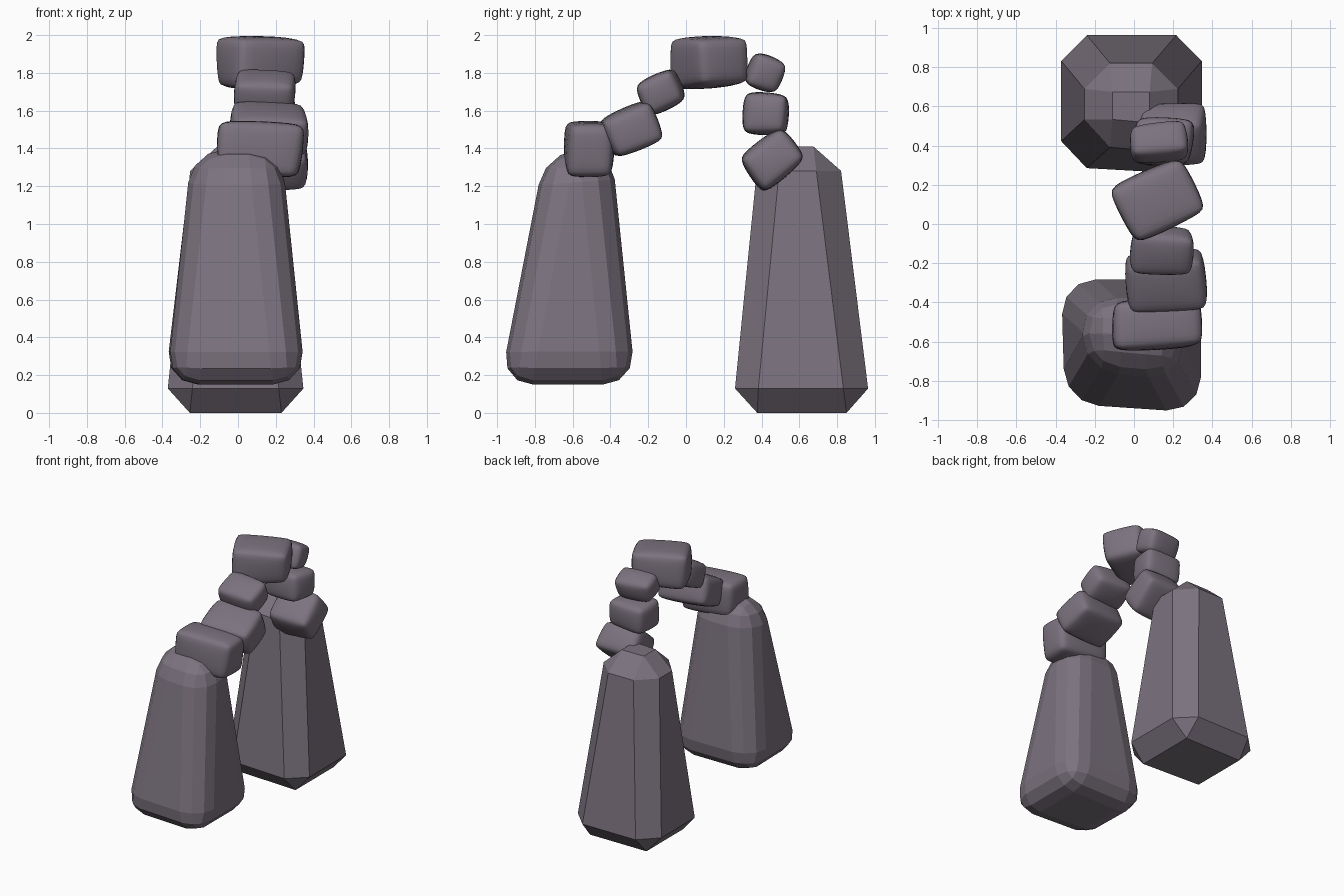
import bpy, bmesh, math, random
from mathutils import Vector, Euler

if "Cube" in bpy.data.objects:
    bpy.data.objects.remove(bpy.data.objects["Cube"])

random.seed(4)
stone = bpy.data.materials.new("dusky purple stone")
stone.diffuse_color = (0.2, 0.17, 0.21, 1)
stone.use_nodes = True
stone.node_tree.nodes["Principled BSDF"].inputs["Base Color"].default_value = stone.diffuse_color


def finish(bm, name):
    bmesh.ops.recalc_face_normals(bm, faces=bm.faces[:])
    me = bpy.data.meshes.new(name)
    bm.to_mesh(me)
    bm.free()
    me.materials.append(stone)
    ob = bpy.data.objects.new(name, me)
    bpy.context.collection.objects.link(ob)
    return ob


def pillar(name, z0, z1, low, high, width, segments, cut, dip):
    """Tapered block, low/high = (x0, x1, y0, y1) of its base and top, bevelled all round.
    cut moves the front left edge inwards, dip lowers the front of the top."""
    bm = bmesh.new()
    bmesh.ops.create_cube(bm, size=1)
    for v in bm.verts:
        left, front, top = v.co.x < 0, v.co.y < 0, v.co.z > 0
        r = high if top else low
        v.co = Vector((r[0] if left else r[1], r[2] if front else r[3], z1 if top else z0))
        if left and front:
            v.co += Vector(cut)
        if top and front:
            v.co.z -= dip
    bmesh.ops.bevel(bm, geom=bm.edges[:], offset=width, segments=segments,
                    profile=0.5, affect='EDGES')
    return finish(bm, name)


def rounded_stone(name, centre, size, rot):
    """Slightly irregular pillow-shaped block."""
    bm = bmesh.new()
    bmesh.ops.create_cube(bm, size=1)
    for v in bm.verts:
        v.co += Vector([random.uniform(-0.05, 0.05) for _ in range(3)])
        v.co = Vector([a * b for a, b in zip(v.co, size)])
    bmesh.ops.bevel(bm, geom=bm.edges[:], offset=0.036, segments=1, affect='EDGES')
    ob = finish(bm, name)
    ob.data.shade_smooth()
    ob.location = centre
    ob.rotation_euler = Euler([math.radians(a) for a in rot])
    sub = ob.modifiers.new("round", 'SUBSURF')
    sub.levels = sub.render_levels = 2
    return ob


# Standing stones: a rounded one in front, a chamfered one behind
pillar("front_pillar", 0.15, 1.41, (-0.39, 0.36, -0.995, -0.265),
       (-0.25, 0.23, -0.765, -0.395), 0.175, 3, (0.015, 0.045, 0), 0.03)
pillar("back_pillar", 0.0, 1.41, (-0.385, 0.36, 0.24, 0.98),
       (-0.24, 0.21, 0.375, 0.805), 0.13, 1, (0.0, 0.04, 0), 0.0)

# Arch of stones, from the front pillar over to the back one
arch = [
    ((0.115, -0.51, 1.40), (0.45, 0.26, 0.29), (0, 4, 2)),
    ((0.155, -0.29, 1.505), (0.42, 0.30, 0.25), (24, 2, 3)),
    ((0.145, -0.135, 1.70), (0.33, 0.25, 0.21), (24, 2, -3)),
    ((0.12, 0.12, 1.86), (0.41, 0.33, 0.275), (3, -2, 27)),
    ((0.13, 0.42, 1.80), (0.30, 0.19, 0.195), (-20, 3, 4)),
    ((0.15, 0.42, 1.585), (0.31, 0.255, 0.225), (-3, 0, -4)),
    ((0.195, 0.45, 1.34), (0.345, 0.30, 0.245), (38, 0, 0)),
]
for i, (c, s, r) in enumerate(arch, 1):
    rounded_stone(f"arch_stone_{i}", c, s, r)
